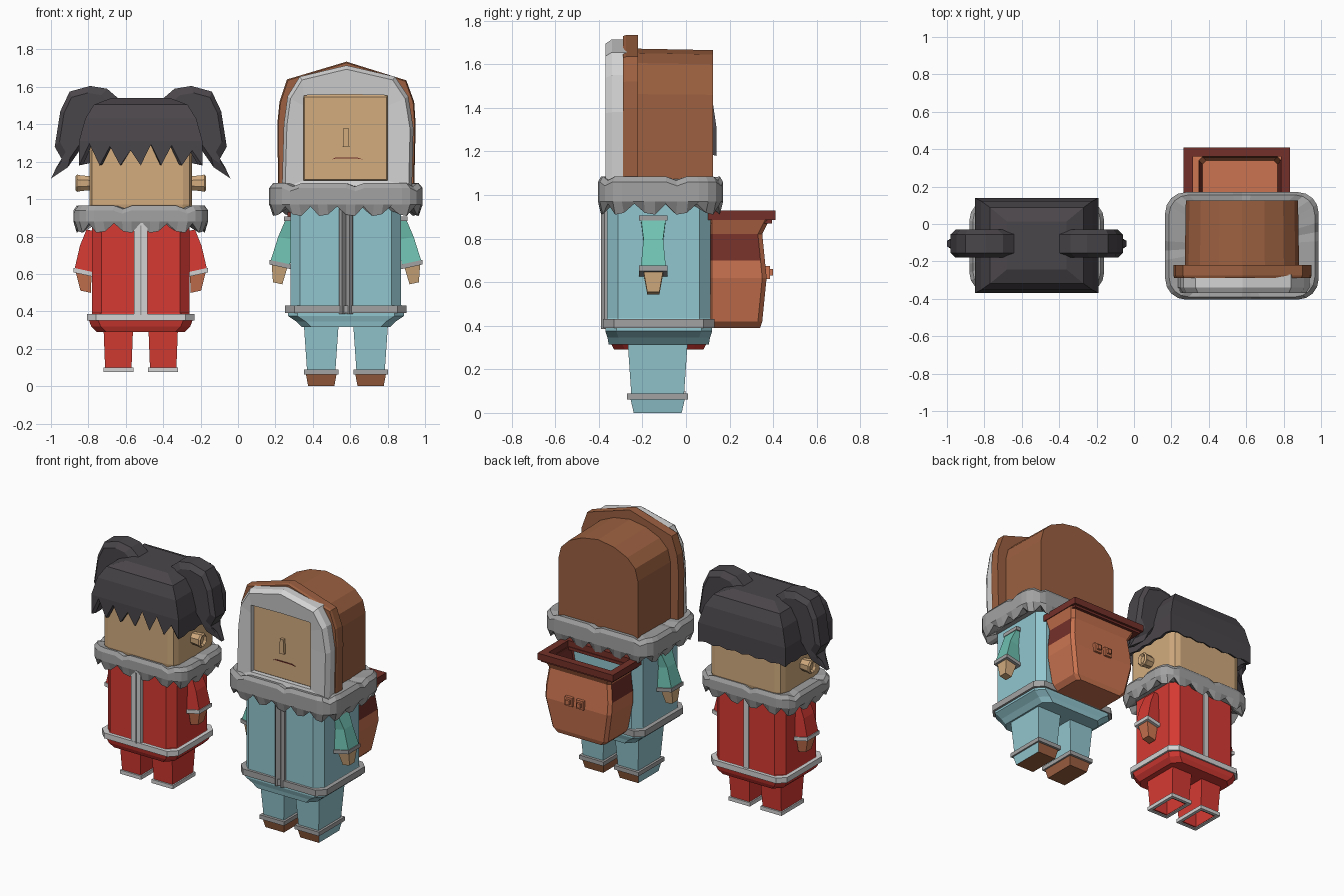
import bpy, bmesh, math
from mathutils import Vector

if "Cube" in bpy.data.objects:
    bpy.data.objects.remove(bpy.data.objects["Cube"])


def material(name, hexcode):
    m = bpy.data.materials.new(name)
    c = [int(hexcode[i:i + 2], 16) / 255 for i in (0, 2, 4)]
    m.diffuse_color = [v / 12.92 if v < 0.04 else ((v + 0.055) / 1.055) ** 2.4 for v in c] + [1]
    m.use_nodes = True
    m.node_tree.nodes["Principled BSDF"].inputs["Base Color"].default_value = m.diffuse_color
    return m


RED = material("coat_red", "D63A33")
GREY = material("fur_grey", "A2A2A2")
WHITE = material("trim_white", "D2D2D2")
SKIN = material("skin", "D2AC7F")
HAIR = material("hair_dark", "4A464A")
BLUE = material("coat_blue", "92C6CF")
TEAL = material("sleeve_teal", "6FC2B2")
BROWN = material("hood_brown", "9C6040")
DARK = material("basket_dark", "743029")
ORANGE = material("basket_orange", "CB7450")


def loft(name, rings, mat, closed=False):
    """Skin equal-length rings; closed joins last to first, otherwise ends are capped."""
    bm = bmesh.new()
    vs = [[bm.verts.new(p) for p in r] for r in rings]
    n = len(vs[0])
    pairs = list(zip(vs, vs[1:])) + ([(vs[-1], vs[0])] if closed else [])
    for a, b in pairs:
        for i in range(n):
            j = (i + 1) % n
            bm.faces.new((a[i], a[j], b[j], b[i]))
    if not closed:
        bm.faces.new(vs[0])
        bm.faces.new(vs[-1])
    bmesh.ops.recalc_face_normals(bm, faces=bm.faces)
    me = bpy.data.meshes.new(name)
    bm.to_mesh(me)
    bm.free()
    me.materials.append(mat)
    ob = bpy.data.objects.new(name, me)
    bpy.context.collection.objects.link(ob)
    return ob


def ring(cx, cy, z, hx, hy, r=0.0, k=1, tilt=0.0):
    """Horizontal rectangle with corners cut or rounded by r in k steps."""
    out = []
    for q, (sx, sy) in enumerate(((1, 1), (-1, 1), (-1, -1), (1, -1))):
        for i in range(k + 1 if r else 1):
            a = math.pi / 2 * (q + i / k)
            x = sx * (hx - r) + r * math.cos(a)
            y = sy * (hy - r) + r * math.sin(a)
            out.append((cx + x, cy + y, z + tilt * x))
    return out


def box(name, x0, x1, y0, y1, z0, z1, mat):
    c = ((x0 + x1) / 2, (y0 + y1) / 2)
    h = ((x1 - x0) / 2, (y1 - y0) / 2)
    return loft(name, [ring(*c, z0, *h), ring(*c, z1, *h)], mat)


def band(name, cx, cy, z0, z1, hx, hy, t, mat, r=0.0):
    """Rectangular hoop of wall thickness t."""
    ri = max(r - t * 0.5, 0.005) if r else 0
    return loft(name, [ring(cx, cy, z0, hx, hy, r), ring(cx, cy, z1, hx, hy, r),
                       ring(cx, cy, z1, hx - t, hy - t, ri),
                       ring(cx, cy, z0, hx - t, hy - t, ri)], mat, True)


def dense(hx, hy, r, k, step):
    """Centred outline split into short steps."""
    pts = [Vector(p) for p in ring(0, 0, 0, hx, hy, r, k)]
    out = []
    for a, b in zip(pts, pts[1:] + pts[:1]):
        n = max(1, round((b - a).length / step))
        out += [a.lerp(b, i / n) for i in range(n)]
    return out


def layer(base, cx, cy, sx, sy, height):
    return [(cx + p.x * sx, cy + p.y * sy, height(i, p)) for i, p in enumerate(base)]


def fur_collar(name, cx, cy, hx, hy, z0, z1):
    b = dense(hx, hy, 0.11, 4, 0.05)
    tooth = 0.05
    seam = lambda d: (lambda i, p: z1 - d - (0.018 if i % 7 == 3 else 0))
    loft(name, [
        layer(b, cx, cy, .80, .78, lambda i, p: z0 + tooth),
        layer(b, cx, cy, .95, .95, lambda i, p: z0 + (tooth if i % 3 == 0 else 0.008 * (i % 2))),
        layer(b, cx, cy, 1, 1, lambda i, p: z0 + tooth + 0.01),
        layer(b, cx, cy, 1, 1, seam(0.025)),
        layer(b, cx, cy, .95, .95, seam(0)),
        layer(b, cx, cy, .70, .70, lambda i, p: z1 - 0.01)], GREY)


def arms(prefix, cx, cy, sleeve, sleeve_mat, cuff, cuff_mat, hand, hand_mat):
    """Rows are offset from the body middle, height, half width, half depth."""
    for side, s in (("left", -1), ("right", 1)):
        for part, rows, mat in (("sleeve", sleeve, sleeve_mat), ("cuff", cuff, cuff_mat),
                                ("hand", hand, hand_mat)):
            loft(f"{prefix}_{side}_{part}",
                 [ring(cx + s * d, cy, z, hx, hy, tilt=0.22 * s) for d, z, hx, hy in rows], mat)


# ---------- child with pigtails ----------
GX, CY = -0.52, -0.125
loft("girl_coat", [ring(GX, CY, z, hx, hy, 0.05) for z, hx, hy in (
    (.29, .235, .205), (.32, .265, .22), (.36, .28, .23), (.39, .26, .212), (.90, .26, .212))], RED)
band("girl_hem", GX, CY, .35, .387, .288, .237, .04, WHITE, 0.05)
box("girl_front_stripe", GX - .037, GX + .037, -.36, -.32, .36, .88, WHITE)
box("girl_front_seam", GX - .005, GX + .005, -.364, -.35, .38, .86, GREY)
box("girl_back_stripe", GX - .018, GX + .018, .07, .096, .37, .88, WHITE)
fur_collar("girl_collar", GX, -.12, .36, .25, .82, .965)
for side, s in (("left", -1), ("right", 1)):
    x = GX + s * 0.12
    loft(f"girl_{side}_trouser", [ring(x, CY, z, hx, hy) for z, hx, hy in (
        (.20, .055, .09), (.08, .055, .09), (.08, .07, .11), (.34, .08, .13))], RED)
    band(f"girl_{side}_ankle_trim", x, CY, .075, .10, .08, .122, .022, WHITE)
    # ear with a raised outer rim
    e = GX + s * 0.30
    loft(f"girl_{side}_ear", [[(e + s * d, -.13 + .045 * w * math.cos(a), 1.085 + .05 * w * math.sin(a))
                               for a in [math.pi / 4 * i + math.pi / 8 for i in range(8)]]
                              for d, w in ((-.04, .8), (.02, .9), (.04, 1), (.05, .8), (.035, .5))], SKIN)
arms("girl", GX, -.12,
     ((.255, .83, .035, .05), (.275, .74, .05, .055), (.30, .61, .055, .06)), RED,
     ((.30, .595, .06, .066), (.30, .62, .06, .066)), WHITE,
     ((.295, .505, .028, .03), (.305, .60, .042, .045)), ORANGE)
loft("girl_head", [ring(GX, -.115, z, hx, hy, .05, 2) for z, hx, hy in (
    (.92, .265, .215), (.97, .275, .225), (1.40, .275, .225))], SKIN)

# hair cap with a jagged fringe
hb = dense(.33, .255, 0, 1, .055)
front = lambda p: p.y < -.25


def fringe(i, p):
    n = round((p.x + .33) / .055)
    if front(p):
        return 1.28 + 0.02 * math.sin(n) if n % 2 else 1.18
    return 1.18 + 0.012 * (i % 2)


HY = -.115
loft("girl_hair", [
    layer(hb, GX, HY, .80, .84, lambda i, p: 1.31),
    layer(hb, GX, HY, .93, .95, lambda i, p: fringe(i, p) + .005),
    layer(hb, GX, HY, 1, 1, fringe),
    layer(hb, GX, HY, 1, 1, lambda i, p: 1.31),
    layer(hb, GX, HY, .90, .93, lambda i, p: 1.43),
    layer(hb, GX, HY, .76, .80, lambda i, p: 1.505),
    layer(hb, GX, HY, .48, .50, lambda i, p: 1.54)], HAIR)

# pigtails: faceted curl outline given for one side, mirrored
curl = ((.11, 1.53), (.18, 1.59), (.27, 1.605), (.38, 1.575), (.43, 1.47), (.46, 1.28),
        (.42, 1.21), (.48, 1.11), (.39, 1.17), (.32, 1.27), (.27, 1.40), (.19, 1.48))
for side, s in (("left", -1), ("right", 1)):
    loft(f"girl_{side}_pigtail", [
        [(GX + s * (.33 + (d - .33) * f), -.105 + y * (0.3 if z < 1.15 else 1),
          1.42 + (z - 1.42) * f) for d, z in curl]
        for y, f in ((-.075, .8), (-.05, 1), (.05, 1), (.075, .8))], HAIR)

# ---------- child with hood ----------
BX = 0.577
loft("parka_coat", [ring(BX, CY, z, hx, hy, .05) for z, hx, hy in (
    (.315, .235, .23), (.345, .265, .235), (.375, .31, .245), (.405, .31, .245),
    (.435, .295, .237), (.96, .295, .237))], BLUE)
band("parka_hem", BX, CY, .39, .432, .325, .255, .05, GREY, .05)
loft("parka_front_fur", [[(BX + x, -.355 + y, z) for x, y in (
    (-.042, .02), (-.036, -.02), (-.02, -.035), (0, -.012), (.02, -.035), (.036, -.02), (.042, .02))]
    for z in (.385, .95)], GREY)
fur_collar("parka_collar", BX, -.117, .41, .287, .91, 1.085)
for side, s in (("left", -1), ("right", 1)):
    x = BX + s * 0.132
    loft(f"parka_{side}_trouser", [ring(x, -.13, z, hx, hy) for z, hx, hy in (
        (.07, .075, .12), (.36, .095, .14))], BLUE)
    band(f"parka_{side}_ankle_trim", x, -.13, .062, .09, .092, .14, .03, GREY)
    shoe = loft(f"parka_{side}_shoe", [ring(x, -.13, z, hx, hy) for z, hx, hy in (
        (0, .07, .11), (.065, .082, .125))], BROWN)
    # outer side of each shoe carries the trouser colour
    shoe.data.materials.append(BLUE)
    for f in shoe.data.polygons:
        f.material_index = int(f.normal.x * s > 0.7)
arms("parka", BX, -.15,
     ((.29, .89, .03, .058), (.32, .79, .042, .045), (.352, .655, .052, .058)), TEAL,
     ((.352, .638, .057, .065), (.352, .663, .057, .065)), GREY,
     ((.365, .55, .025, .028), (.355, .645, .042, .045)), SKIN)
for s in (-1, 1):
    box("parka_shoulder_trim", BX + s * .30 - .03, BX + s * .30 + .03, -.215, -.085, .882, .907, GREY)


def slab(profile, y, f=1.0):
    return [(BX + (x - BX) * f, y, 1.3 + (z - 1.3) * f) for x, z in profile]


# hood shell, rim, fur lining and face
half = ((.30, 1.04), (.30, 1.46), (.28, 1.54), (.22, 1.60), (.12, 1.645), (0, 1.665))
arch = [(BX - d, z) for d, z in half] + [(BX + d, z) for d, z in half[-2::-1]]
loft("hood_shell", [slab(arch, -.25, 1.02), slab(arch, .125)], BROWN)
rim = ((.215, 1.05), (.21, 1.4), (.222, 1.52), (.262, 1.64), (.58, 1.735),
       (.90, 1.635), (.942, 1.52), (.95, 1.4), (.942, 1.05))
loft("hood_rim", [slab(rim, -.29, .985), slab(rim, -.275), slab(rim, -.22)], BROWN)
fur = ((.235, 1.05), (.245, 1.4), (.265, 1.55), (.33, 1.655), (.58, 1.715),
       (.84, 1.655), (.91, 1.55), (.938, 1.38), (.93, 1.05))
hole = ((.35, 1.10), (.35, 1.4), (.35, 1.5), (.352, 1.555), (.58, 1.56),
        (.798, 1.555), (.80, 1.5), (.80, 1.38), (.80, 1.10))
loft("hood_fur_lining", [slab(fur, -.27), slab(fur, -.34), slab(fur, -.37, .95),
                         slab(hole, -.36), slab(hole, -.27)], WHITE, True)
face = ((.34, 1.09), (.34, 1.565), (.81, 1.565), (.81, 1.09))
loft("hood_face", [slab(face, -.28), slab(face, -.315), slab(face, -.335, .93)], SKIN)
loft("nose", [slab(((.56, 1.28), (.565, 1.38), (.59, 1.38), (.595, 1.28)), y) for y in (-.33, -.355)], SKIN)
loft("mouth", [slab(((.50, 1.212), (.52, 1.222), (.64, 1.222), (.67, 1.212), (.64, 1.216), (.52, 1.216)), y)
               for y in (-.33, -.339)], DARK)

# ---------- back basket ----------
basket = loft("basket", [ring(BX - .01, (.10 + y) / 2, z, hx, (y - .10) / 2, .02) for z, hx, y in (
    (.39, .18, .34), (.42, .21, .35), (.62, .25, .37), (.70, .25, .362), (.82, .235, .35),
    (.89, .265, .385), (.90, .22, .36), (.78, .20, .34))], ORANGE)
basket.data.materials.append(DARK)
for f in basket.data.polygons:
    f.material_index = int(abs(f.normal.x) > 0.7 and .68 < f.center.z < .84)
band("basket_rim", BX - .027, .255, .885, .93, .285, .155, .05, DARK)
band("basket_rim_lip", BX - .027, .255, .87, .89, .27, .14, .04, DARK)
for s in (-1, 1):
    x = BX + s * .042
    box("basket_clasp", x - .028, x + .028, .355, .385, .615, .675, ORANGE)
    box("basket_clasp_knob", x - .014, x + .014, .38, .40, .63, .66, ORANGE)
